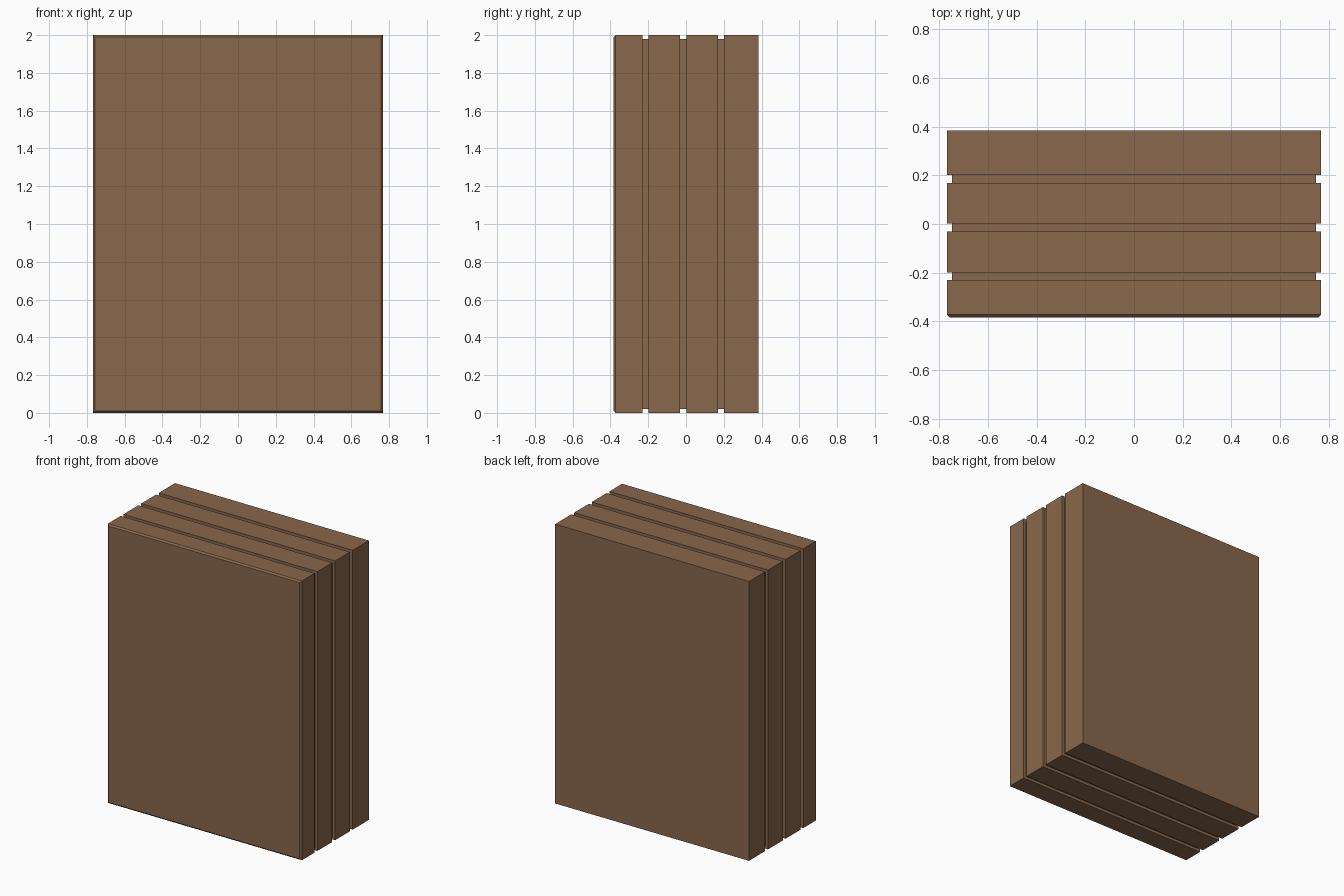
import bpy, bmesh

if "Cube" in bpy.data.objects:
    bpy.data.objects.remove(bpy.data.objects["Cube"])

HALF_X, HEIGHT = 0.768, 2.0
GROOVE = 0.02     # groove depth
BEVEL = 0.011     # chamfer around the front face

wood = bpy.data.materials.new("brown wood")
wood.diffuse_color = (0.25, 0.135, 0.072, 1)
wood.use_nodes = True
wood.node_tree.nodes["Principled BSDF"].inputs["Base Color"].default_value = wood.diffuse_color

# Stations along y: (y, inset of the rectangular section)
stations = [(-0.384, BEVEL), (-0.373, 0)]
for start, end in ((-0.23, -0.199), (-0.031, 0.002), (0.169, 0.201)):
    stations += [(start, 0), (start, GROOVE), (end, GROOVE), (end, 0)]
stations.append((0.384, 0))

# Grooved block: rectangular rings joined front to back
bm = bmesh.new()
rings = []
for y, d in stations:
    x, lo, hi = HALF_X - d, d, HEIGHT - d
    rings.append([bm.verts.new(p) for p in
                  ((-x, y, lo), (x, y, lo), (x, y, hi), (-x, y, hi))])
for a, b in zip(rings, rings[1:]):
    for i in range(4):
        j = (i + 1) % 4
        bm.faces.new((a[i], a[j], b[j], b[i]))
bm.faces.new(rings[0])
bm.faces.new(rings[-1][::-1])
bmesh.ops.recalc_face_normals(bm, faces=bm.faces)

mesh = bpy.data.meshes.new("grooved_block")
bm.to_mesh(mesh)
bm.free()
mesh.materials.append(wood)
bpy.context.collection.objects.link(bpy.data.objects.new("grooved_block", mesh))
